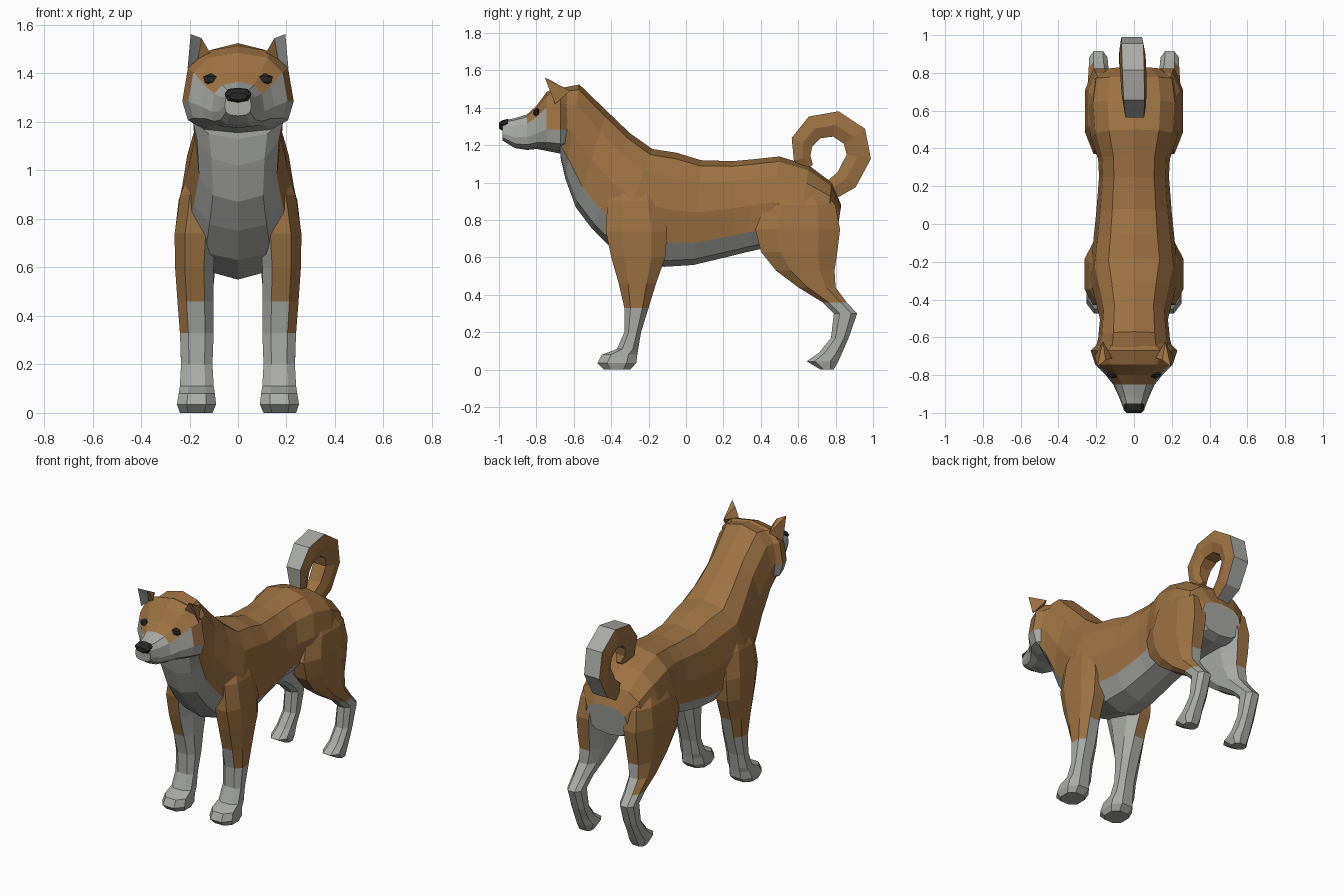
import bpy, bmesh, math
from mathutils import Vector as V

if "Cube" in bpy.data.objects:
    bpy.data.objects.remove(bpy.data.objects["Cube"])


def make_mat(name, rgb):
    m = bpy.data.materials.new(name)
    m.diffuse_color = (*rgb, 1)
    m.use_nodes = True
    m.node_tree.nodes["Principled BSDF"].inputs["Base Color"].default_value = m.diffuse_color
    return m


MATS = [make_mat("pale_fur", (0.40, 0.41, 0.38)),
        make_mat("tan_fur", (0.34, 0.17, 0.055)),
        make_mat("dark", (0.02, 0.02, 0.02))]
PALE, TAN, DARK = 0, 1, 2


def finish(name, bm):
    me = bpy.data.meshes.new(name)
    bm.to_mesh(me)
    bm.free()
    for m in MATS:
        me.materials.append(m)
    bpy.context.collection.objects.link(bpy.data.objects.new(name, me))


def loft(name, rings, paint):
    """Skin closed rings; paint(strip, side, centre, normal) -> material index."""
    bm = bmesh.new()
    vs = [[bm.verts.new(p) for p in r] for r in rings]
    n = len(vs[0])
    tags = []
    for i in range(len(vs) - 1):
        for j in range(n):
            k = (j + 1) % n
            tags.append((bm.faces.new((vs[i][j], vs[i][k], vs[i + 1][k], vs[i + 1][j])), i, j))
    tags.append((bm.faces.new(vs[0]), 0, n // 2))
    tags.append((bm.faces.new(vs[-1]), len(vs) - 2, n // 2))
    bmesh.ops.recalc_face_normals(bm, faces=bm.faces[:])
    for f, i, j in tags:
        f.material_index = paint(i, j, f.calc_center_median(), f.normal)
    finish(name, bm)


def spow(a, p):
    return math.copysign(abs(a) ** p, a)


def egg(top, bot, w, n=12, wide=0.5, p=0.8):
    """Upright ring between two (y, z) points, widest at fraction `wide`."""
    t, b = V((0, *top)), V((0, *bot))
    mid = b.lerp(t, wide)
    pts = []
    for k in range(n):
        a = 2 * math.pi * k / n
        c, s = spow(math.cos(a), p), spow(math.sin(a), p)
        pts.append(mid + (t - mid if c > 0 else mid - b) * c + V((w * s, 0, 0)))
    return pts


def flat_ring(z, x0, x1, y0, y1, side, n=8):
    """Horizontal leg ring inside a rectangle."""
    pts = []
    for k in range(n):
        a = 2 * math.pi * (k + 0.5) / n
        pts.append(V((side * ((x0 + x1) / 2 + (x1 - x0) / 2 * spow(math.cos(a), 0.8) * 1.06),
                      (y0 + y1) / 2 + (y1 - y0) / 2 * spow(math.sin(a), 0.8) * 1.06, z)))
    return pts


# Neck and torso, swelling over shoulders and hips
body = [((-0.70, 1.50), (-0.67, 1.13), 0.21), ((-0.57, 1.525), (-0.645, 1.02), 0.19),
        ((-0.42, 1.38), (-0.59, 0.87), 0.18), ((-0.30, 1.265), (-0.50, 0.75), 0.205),
        ((-0.18, 1.18), (-0.38, 0.63), 0.235), ((-0.05, 1.16), (-0.12, 0.55), 0.215),
        ((0.08, 1.12), (0.04, 0.56), 0.20), ((0.25, 1.115), (0.25, 0.61), 0.185),
        ((0.36, 1.125), (0.33, 0.63), 0.19), ((0.50, 1.14), (0.42, 0.65), 0.23),
        ((0.66, 1.09), (0.58, 0.66), 0.243), ((0.78, 1.0), (0.74, 0.66), 0.225),
        ((0.83, 0.88), (0.80, 0.68), 0.15)]


def paint_body(i, j, c, n):
    return PALE if 4 <= j <= 7 or (c.y > 0.77 and n.y > 0.85 and c.z < 0.9) else TAN


loft("torso", [egg(*r) for r in body], paint_body)

# Head with tapering muzzle
head = [(-0.62, 1.50, 1.16, 0.18), (-0.67, 1.515, 1.155, 0.23), (-0.745, 1.485, 1.17, 0.205),
        (-0.80, 1.41, 1.18, 0.15), (-0.85, 1.365, 1.175, 0.11), (-0.915, 1.345, 1.185, 0.08),
        (-0.98, 1.33, 1.225, 0.055)]
loft("head", [egg((y, t), (y, b), w, 12, 0.36, 0.75) for y, t, b, w in head],
     lambda i, j, c, n: TAN if c.z > 1.33 and c.y > -0.84 else PALE)

# Nose
loft("nose", [egg((-0.95, 1.341), (-0.955, 1.29), 0.052, 8, 0.6),
              egg((-0.985, 1.333), (-0.985, 1.28), 0.055, 8, 0.6),
              egg((-1.0, 1.32), (-1.0, 1.29), 0.038, 8, 0.6)], lambda *a: DARK)

# Eyes and ears
for side, tag in ((1, "left"), (-1, "right")):
    bm = bmesh.new()
    bmesh.ops.create_icosphere(bm, subdivisions=1, radius=1)
    for v in bm.verts:
        v.co = V((side * (0.113 + v.co.x * 0.034), -0.797 + v.co.y * 0.02, 1.375 + v.co.z * 0.026))
    for f in bm.faces:
        f.material_index = DARK
    finish("eye_" + tag, bm)

    bm = bmesh.new()
    inner, outer, back, tip, hollow = [bm.verts.new((side * x, y, z)) for x, y, z in
                                       [(0.115, -0.71, 1.485), (0.208, -0.70, 1.42),
                                        (0.165, -0.62, 1.49), (0.195, -0.755, 1.562),
                                        (0.165, -0.685, 1.46)]]
    ridge = bm.verts.new((side * 0.15, -0.72, 1.545))
    for face, m in [((inner, back, ridge), TAN), ((ridge, back, tip), TAN), ((back, outer, tip), TAN),
                    ((outer, hollow, tip), PALE), ((hollow, ridge, tip), PALE),
                    ((hollow, inner, ridge), TAN), ((inner, hollow, back), TAN),
                    ((hollow, outer, back), TAN)]:
        bm.faces.new(face).material_index = m
    bmesh.ops.recalc_face_normals(bm, faces=bm.faces[:])
    finish("ear_" + tag, bm)

# Legs: rows of z, inner x, outer x, front y, back y
front = [(1.04, 0.06, 0.185, -0.36, -0.17), (0.90, 0.08, 0.238, -0.42, -0.13),
         (0.74, 0.09, 0.262, -0.43, -0.10), (0.60, 0.10, 0.26, -0.40, -0.11),
         (0.46, 0.10, 0.25, -0.36, -0.16), (0.33, 0.10, 0.24, -0.33, -0.20),
         (0.20, 0.105, 0.235, -0.33, -0.24), (0.11, 0.10, 0.24, -0.37, -0.255),
         (0.08, 0.095, 0.245, -0.45, -0.26), (0.035, 0.09, 0.252, -0.475, -0.265),
         (0.0, 0.105, 0.24, -0.44, -0.30)]
hind = [(1.00, 0.07, 0.19, 0.47, 0.70), (0.88, 0.07, 0.245, 0.42, 0.80),
        (0.75, 0.08, 0.26, 0.37, 0.825), (0.63, 0.09, 0.258, 0.40, 0.81),
        (0.53, 0.10, 0.25, 0.48, 0.795), (0.44, 0.12, 0.245, 0.60, 0.80),
        (0.36, 0.135, 0.24, 0.73, 0.86), (0.30, 0.14, 0.238, 0.79, 0.915),
        (0.17, 0.14, 0.235, 0.775, 0.87), (0.09, 0.14, 0.24, 0.71, 0.835),
        (0.045, 0.13, 0.245, 0.645, 0.815), (0.0, 0.145, 0.235, 0.72, 0.79)]
for side, tag in ((1, "left"), (-1, "right")):
    def paint_leg(i, j, c, n):
        if c.z > 0.8 and n.z > 0.2:
            return TAN
        lean = 0.15 if c.z < 0.5 else -0.2
        return TAN if c.z > 0.35 and n.x * side > lean else PALE

    for name, rows in (("front_leg_", front), ("hind_leg_", hind)):
        loft(name + tag, [flat_ring(*r, side) for r in rows], paint_leg)

# Curled tail: centre path of y, z, size
path = [(0.755, 0.95, 0.75), (0.855, 1.02, 0.95), (0.918, 1.14, 1), (0.895, 1.245, 1.05),
        (0.80, 1.308, 1.05), (0.69, 1.29, 1), (0.625, 1.215, 0.9), (0.625, 1.13, 0.7),
        (0.665, 1.085, 0.3)]
section = [(0.055, 0.072), (0.066, 0), (0.045, -0.06), (-0.045, -0.06), (-0.066, 0), (-0.055, 0.072)]
rings = []
for i, (y, z, s) in enumerate(path):
    a, b = path[max(i - 1, 0)], path[min(i + 1, len(path) - 1)]
    t = V((b[0] - a[0], b[1] - a[1])).normalized()
    drift = -0.02 + 0.004 * i
    rings.append([V((drift + x * s, y + t.y * r * s, z - t.x * r * s)) for x, r in section])
loft("tail", rings, lambda i, j, c, n: PALE if j == 5 else TAN)
